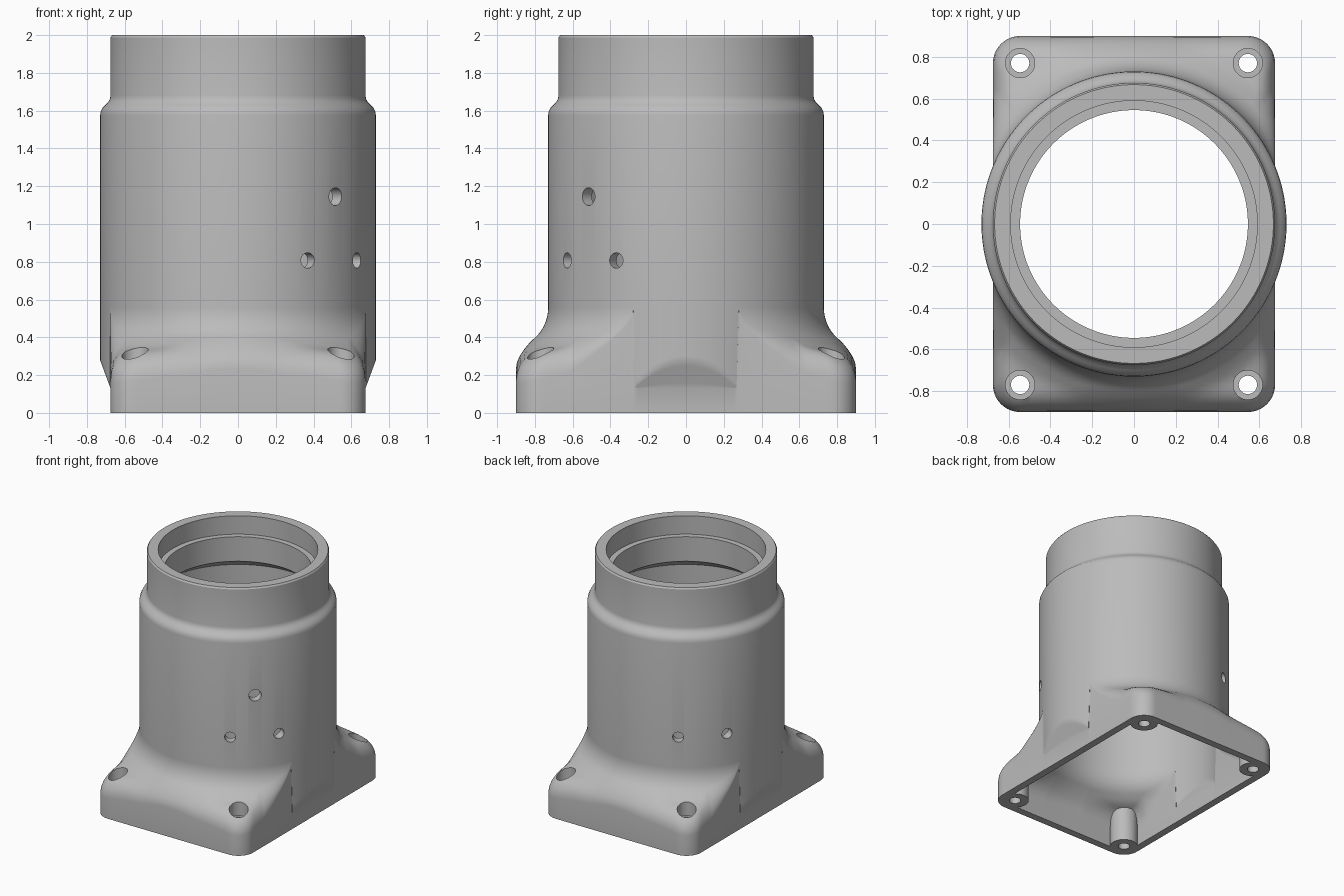
import bpy, bmesh, math
from mathutils import Matrix, Vector

if "Cube" in bpy.data.objects:
    bpy.data.objects.remove(bpy.data.objects["Cube"], do_unlink=True)

SEG = 360
OUTER = dict(hx=0.675, hy=0.9, rc=0.13, tube=0.73, drop=0.0)
INNER = dict(hx=0.615, hy=0.84, rc=0.08, tube=0.66, drop=0.05)

grey = bpy.data.materials.new("machined grey")
grey.use_nodes = True
grey.diffuse_color = (0.5, 0.5, 0.5, 1)
grey.node_tree.nodes["Principled BSDF"].inputs["Base Color"].default_value = (0.5, 0.5, 0.5, 1)


def reach(angle, s):
    """Distance from the axis to the rounded rectangle along an angle."""
    c, n = abs(math.cos(angle)), abs(math.sin(angle))
    t = min(s["hx"] / max(c, 1e-9), s["hy"] / max(n, 1e-9))
    cx, cy = s["hx"] - s["rc"], s["hy"] - s["rc"]
    if t * c > cx and t * n > cy:
        b = c * cx + n * cy
        t = b + math.sqrt(b * b - cx * cx - cy * cy + s["rc"] ** 2)
    return t


def flare(r, s):
    """Height of the concave sweep between tube and foot."""
    d = max(r - s["tube"], 0)
    u = min(d / 0.17, 1)
    return 0.56 - s["drop"] - 0.2 * math.sqrt(1 - (1 - u) ** 2) - 0.3 * max(0, d - 0.09)


def edge_round(R, s):
    return min(0.12, 0.6 * (R - s["tube"]))


def foot_height(x, y, s):
    r, R = math.hypot(x, y), reach(math.atan2(y, x), s)
    f = edge_round(R, s)
    k = max(0, f - (R - r))
    return flare(r, s) - f + math.sqrt(max(f * f - k * k, 0))


def foot_profile(angle, s, rounds=6, steps=12):
    """Radius and height pairs, from the floor up to the plain tube."""
    R, tube = reach(angle, s), s["tube"]
    top = 0.56 - s["drop"]
    pts = [(R, 0)]
    if R > tube:
        f = edge_round(R, s)
        for i in range(rounds):
            a = math.pi / 2 * i / (rounds - 1)
            r = R - f * (1 - math.cos(a))
            pts.append((r, flare(r, s) - f * (1 - math.sin(a))))
        for i in range(1, steps + 1):
            r = tube + (R - f - tube) * (1 - i / steps) ** 2
            pts.append((r, flare(r, s)))
    else:
        # the tube bulges past the flat side on a sloping underside
        low = 0.13
        high = low + (tube * abs(math.cos(angle)) - s["hx"]) / 0.37
        for i in range(rounds):
            k = i / (rounds - 1)
            pts.append((R + (tube - R) * k, low + (high - low) * k))
        for i in range(1, steps + 1):
            pts.append((tube, high + (top - high) * i / steps))
    return pts


def loft(bm, columns):
    """Close a ring of closed profiles into a solid."""
    n = len(columns)
    rings = []
    for i, col in enumerate(columns):
        a = 2 * math.pi * i / n
        rings.append([bm.verts.new((r * math.cos(a), r * math.sin(a), z)) for r, z in col])
    for i in range(n):
        p, q = rings[i], rings[(i + 1) % n]
        for j in range(len(p)):
            k = (j + 1) % len(p)
            bm.faces.new((p[j], q[j], q[k], p[k]))


def cylinder(bm, r, z0, z1, matrix, segs=40, height=None):
    """Capped cylinder, with an optional rule for the height of its top."""
    lo, hi = [], []
    for i in range(segs):
        a = 2 * math.pi * i / segs
        for ring, z in ((lo, z0), (hi, z1)):
            p = matrix @ Vector((r * math.cos(a), r * math.sin(a), z))
            if height and ring is hi:
                p.z = height(p.x, p.y)
            ring.append(bm.verts.new(p))
    centre = bm.verts.new(sum((v.co for v in hi), Vector()) / segs)
    bm.faces.new(lo[::-1])
    for i in range(segs):
        j = (i + 1) % segs
        bm.faces.new((lo[i], lo[j], hi[j], hi[i]))
        bm.faces.new((hi[i], hi[j], centre))


def make(name, bm):
    bmesh.ops.recalc_face_normals(bm, faces=bm.faces[:])
    mesh = bpy.data.meshes.new(name)
    bm.to_mesh(mesh)
    bm.free()
    mesh.materials.append(grey)
    ob = bpy.data.objects.new(name, mesh)
    bpy.context.collection.objects.link(ob)
    return ob


# Housing: foot, tube, shoulder, collar and stepped bore in one wall
collar = [(0.73, 1.575), (0.727, 1.595), (0.717, 1.615), (0.70, 1.632), (0.686, 1.647),
          (0.678, 1.662), (0.675, 1.68), (0.675, 1.988), (0.667, 2.0), (0.59, 2.0),
          (0.59, 1.85), (0.545, 1.85), (0.545, 1.65), (0.66, 1.57)]
bm = bmesh.new()
columns = []
for i in range(SEG):
    a = 2 * math.pi * (i + 0.5) / SEG
    columns.append(foot_profile(a, OUTER) + collar + foot_profile(a, INNER)[::-1])
loft(bm, columns)
bmesh.ops.rotate(bm, verts=bm.verts[:], matrix=Matrix.Rotation(math.pi / SEG, 3, "Z"))
housing = make("housing", bm)

# Corner bosses and the screw holes through them
boss_bm, seat_bm, hole_bm = bmesh.new(), bmesh.new(), bmesh.new()
for sx in (-1, 1):
    for sy in (-1, 1):
        place = Matrix.Translation((sx * 0.545, sy * 0.77, 0))
        cylinder(boss_bm, 0.105, 0, 0.2, place,
                 height=lambda x, y: foot_height(x, y, OUTER) - 0.025)
        cylinder(seat_bm, 0.07, 0.235, 0.7, place)
        cylinder(hole_bm, 0.044, -0.1, 0.5, place)

# Radial holes in the tube wall
for deg, z, r in ((-45, 1.145, 0.047), (-30.4, 0.807, 0.041), (-59.6, 0.807, 0.041),
                  (149.6, 0.807, 0.041), (120.4, 0.807, 0.041)):
    turn = Matrix.Rotation(math.radians(deg), 4, "Z") @ Matrix.Rotation(math.pi / 2, 4, "Y")
    cylinder(hole_bm, r, 0.5, 0.9, Matrix.Translation((0, 0, z)) @ turn)

bpy.context.view_layer.objects.active = housing
for name, tool_bm, op in (("corner_bosses", boss_bm, "UNION"),
                          ("screw_seats", seat_bm, "DIFFERENCE"),
                          ("drilled_holes", hole_bm, "DIFFERENCE")):
    tool = make(name, tool_bm)
    tool.hide_render = True
    mod = housing.modifiers.new(name, "BOOLEAN")
    mod.operation, mod.solver, mod.object = op, "EXACT", tool
    bpy.ops.object.modifier_apply(modifier=mod.name)
    bpy.data.objects.remove(tool, do_unlink=True)

# Smooth shading with crisp machined edges
for ob in bpy.context.selected_objects:
    ob.select_set(False)
housing.select_set(True)
bpy.ops.object.shade_smooth_by_angle(angle=math.radians(32))
